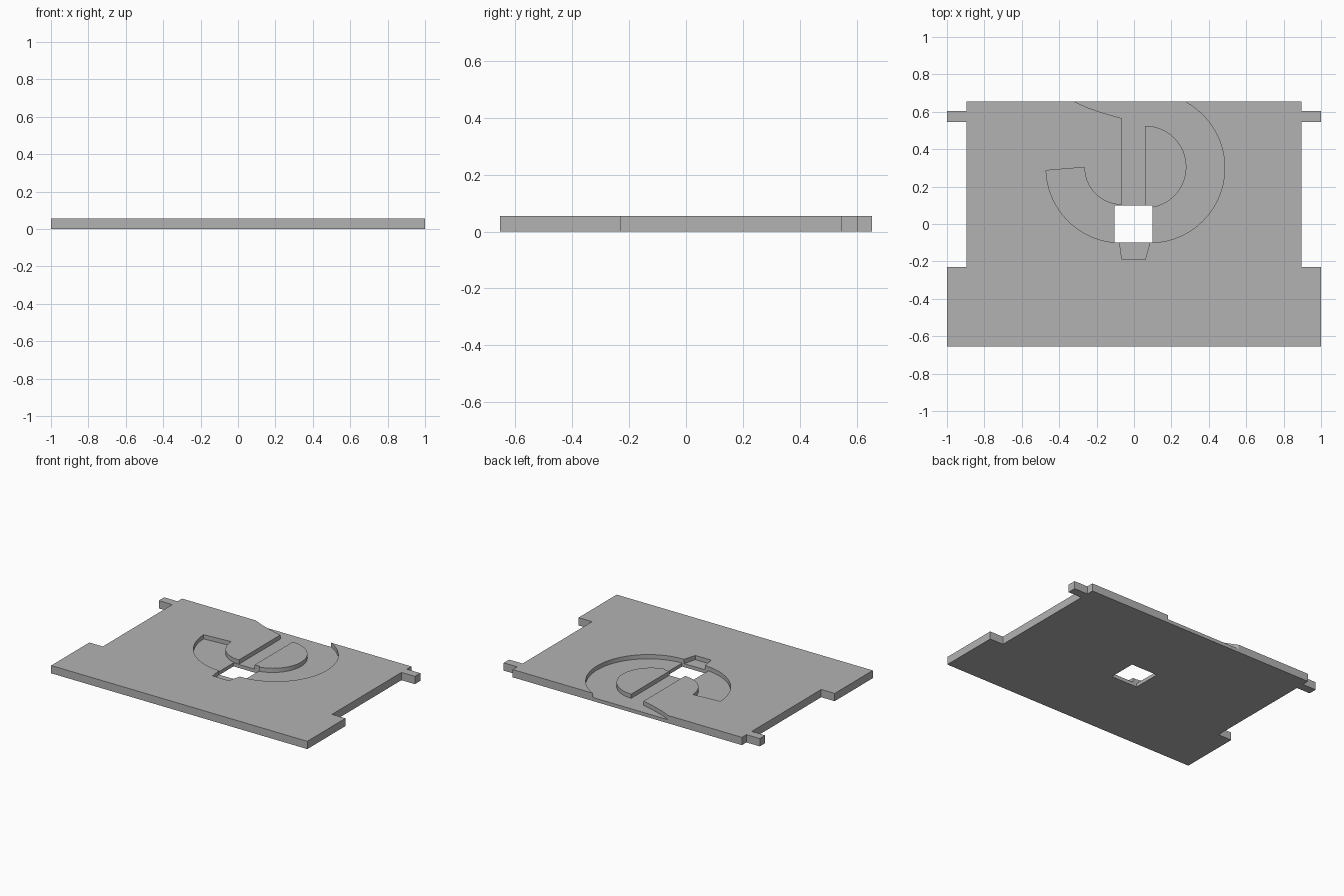
import bpy, bmesh
from math import sin, cos, radians

if "Cube" in bpy.data.objects:
    bpy.data.objects.remove(bpy.data.objects["Cube"], do_unlink=True)

THICK = 0.055      # plate thickness
FLOOR = 0.025      # height of the pocket floor

grey = bpy.data.materials.new("plain grey")
grey.use_nodes = True
grey.diffuse_color = (0.45, 0.45, 0.45, 1)
grey.node_tree.nodes["Principled BSDF"].inputs["Base Color"].default_value = (0.45, 0.45, 0.45, 1)


def arc(cx, cy, r, start, end, steps=32):
    angles = [radians(start + (end - start) * i / steps) for i in range(steps + 1)]
    return [(cx + r * cos(a), cy + r * sin(a)) for a in angles]


def slab(name, outline, z0, z1):
    """Extrude a flat outline between two heights."""
    bm = bmesh.new()
    base = bm.faces.new([bm.verts.new((x, y, z0)) for x, y in outline])
    top = bmesh.ops.extrude_face_region(bm, geom=[base])["geom"]
    verts = [g for g in top if isinstance(g, bmesh.types.BMVert)]
    bmesh.ops.translate(bm, verts=verts, vec=(0, 0, z1 - z0))
    bmesh.ops.recalc_face_normals(bm, faces=bm.faces)
    mesh = bpy.data.meshes.new(name)
    bm.to_mesh(mesh)
    bm.free()
    mesh.materials.append(grey)
    obj = bpy.data.objects.new(name, mesh)
    bpy.context.collection.objects.link(obj)
    return obj


def cut(target, cutter):
    """Subtract the cutter and discard it."""
    mod = target.modifiers.new("cut", "BOOLEAN")
    mod.operation = "DIFFERENCE"
    mod.solver = "EXACT"
    mod.object = cutter
    bpy.context.view_layer.objects.active = target
    bpy.ops.object.modifier_apply(modifier=mod.name)
    bpy.data.objects.remove(cutter, do_unlink=True)


# Plate: wide front strip, narrower body, small tabs near the back
half = [(1, -0.655), (1, -0.23), (0.895, -0.23), (0.895, 0.545),
        (1, 0.545), (1, 0.605), (0.895, 0.605), (0.895, 0.655)]
plate = slab("plate", half + [(-x, y) for x, y in reversed(half)], 0, THICK)

# Curved pocket: left arm, short front slot, right arm open at the back edge
pocket_outline = (
    arc(-0.07, 0.3, 0.4, 182, 269)
    + [(-0.065, -0.19), (0.06, -0.19)]
    + arc(0.085, 0.3, 0.4, 270, 428, 56)
    + [(0.235, 0.72), (-0.45, 0.72), (-0.32, 0.655), (-0.255, 0.625),
       (-0.17, 0.595), (-0.065, 0.565)]
    + arc(-0.065, 0.303, 0.2, 270, 180)
)
pocket = slab("pocket_cutter", pocket_outline, FLOOR, 0.1)

# Raised half-round island left standing inside the pocket
island = slab("island_keeper", arc(0.06, 0.305, 0.22, -90, 90), 0, 0.2)
cut(pocket, island)
cut(plate, pocket)

# Square through hole
hole = slab("hole_cutter", [(-0.105, -0.1), (0.1, -0.1), (0.1, 0.1), (-0.105, 0.1)], -0.1, 0.2)
cut(plate, hole)
